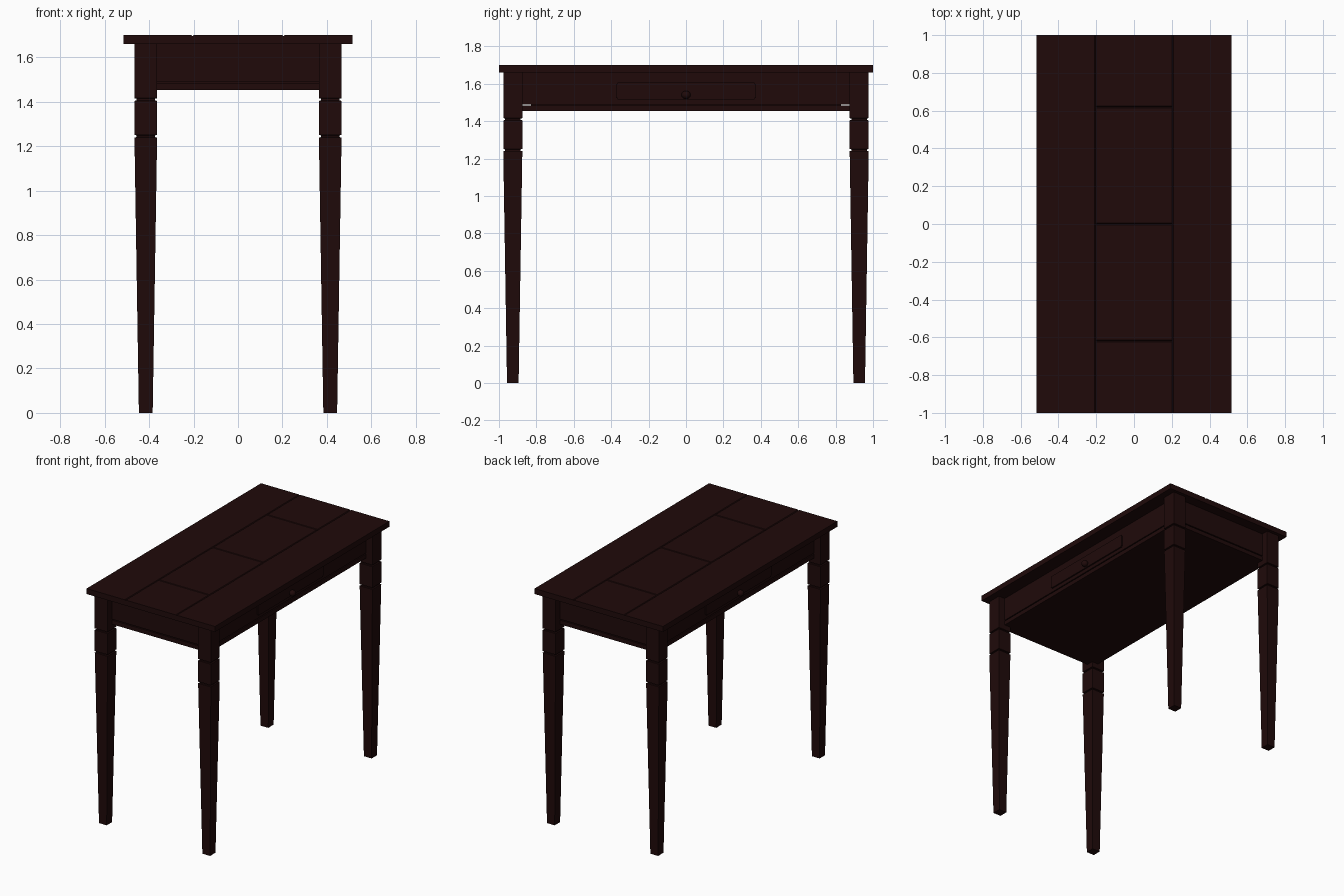
import bpy, bmesh

if "Cube" in bpy.data.objects:
    bpy.data.objects.remove(bpy.data.objects["Cube"])

wood = bpy.data.materials.new("dark_wood")
wood.diffuse_color = (0.014, 0.003, 0.003, 1)
wood.use_nodes = True
wood.node_tree.nodes["Principled BSDF"].inputs["Base Color"].default_value = wood.diffuse_color


def finish(bm, name):
    bmesh.ops.recalc_face_normals(bm, faces=bm.faces)
    me = bpy.data.meshes.new(name)
    bm.to_mesh(me)
    bm.free()
    ob = bpy.data.objects.new(name, me)
    me.materials.append(wood)
    bpy.context.collection.objects.link(ob)
    return ob


def box_mesh(x, y, z):
    bm = bmesh.new()
    bmesh.ops.create_cube(bm, size=1)
    for v in bm.verts:
        v.co = [a[0] if c < 0 else a[1] for c, a in zip(v.co, (x, y, z))]
    return bm


def box(name, x, y, z):
    return finish(box_mesh(x, y, z), name)


# Tabletop boards with a small chamfer along each joint
W, L, TOP, UNDER = 0.515, 1.0, 1.70, 1.66


def board(name, x, y):
    bm = box_mesh(x, y, (UNDER, TOP))
    joints = []
    for e in bm.edges:
        m = (e.verts[0].co + e.verts[1].co) / 2
        on_rim = abs(abs(m.x) - W) < 1e-4 or abs(abs(m.y) - L) < 1e-4
        if m.z > TOP - 1e-4 and not on_rim:
            joints.append(e)
    bmesh.ops.bevel(bm, geom=joints, offset=0.005, segments=1, affect='EDGES')
    finish(bm, name)


J = 0.205
board("left_top_board", (-W, -J), (-L, L))
board("right_top_board", (J, W), (-L, L))
cuts = [-L, -0.62, 0, 0.62, L]
for i in range(4):
    board(f"centre_top_board_{i + 1}", (-J, J), (cuts[i], cuts[i + 1]))

# Square tapered legs with two grooves: (height, half width)
profile = [(0, 0.031), (1.239, 0.051), (1.241, 0.042), (1.249, 0.042), (1.251, 0.051),
           (1.404, 0.051), (1.406, 0.042), (1.414, 0.042), (1.416, 0.051), (UNDER, 0.051)]


def leg(name, cx, cy):
    bm = bmesh.new()
    rings = [[bm.verts.new((cx + sx * h, cy + sy * h, z))
              for sx, sy in ((-1, -1), (1, -1), (1, 1), (-1, 1))]
             for z, h in profile]
    for a, b in zip(rings, rings[1:]):
        for i in range(4):
            j = (i + 1) % 4
            bm.faces.new((a[i], a[j], b[j], b[i]))
    bm.faces.new(rings[0][::-1])
    bm.faces.new(rings[-1])
    finish(bm, name)


for sx, side in ((-1, "left"), (1, "right")):
    for sy, end in ((-1, "front"), (1, "back")):
        leg(f"{end}_{side}_leg", sx * 0.415, sy * 0.926)

# Recessed aprons, with drawer front and knob on each long side
AX, AY = 0.415, 0.926
for s, side in ((-1, "left"), (1, "right")):
    box(f"{side}_apron", sorted((s * 0.385, s * AX)), (-0.9, 0.9), (1.49, UNDER))
    bm = box_mesh(sorted((s * 0.40, s * (AX + 0.01))), (-0.375, 0.375), (1.515, 1.607))
    corners = [e for e in bm.edges
               if abs(e.verts[0].co.x - e.verts[1].co.x) > 0.01]
    bmesh.ops.bevel(bm, geom=corners, offset=0.008, segments=2, affect='EDGES')
    finish(bm, f"{side}_drawer_front")
    bm = bmesh.new()
    bmesh.ops.create_uvsphere(bm, u_segments=16, v_segments=10, radius=1)
    for v in bm.verts:
        v.co = (s * 0.438 + v.co.x * 0.022, v.co.y * 0.024, 1.54 + v.co.z * 0.022)
    for f in bm.faces:
        f.smooth = True
    finish(bm, f"{side}_drawer_knob")
for s, end in ((-1, "front"), (1, "back")):
    box(f"{end}_apron", (-0.39, 0.39), sorted((s * 0.896, s * AY)), (1.49, UNDER))

# Bottom panel, separated from the aprons by a shadow gap over an inset lip
box("bottom_panel", (-AX, AX), (-AY, AY), (1.453, 1.483))
box("inner_lip", (-0.385, 0.385), (-0.83, 0.83), (1.48, 1.50))
